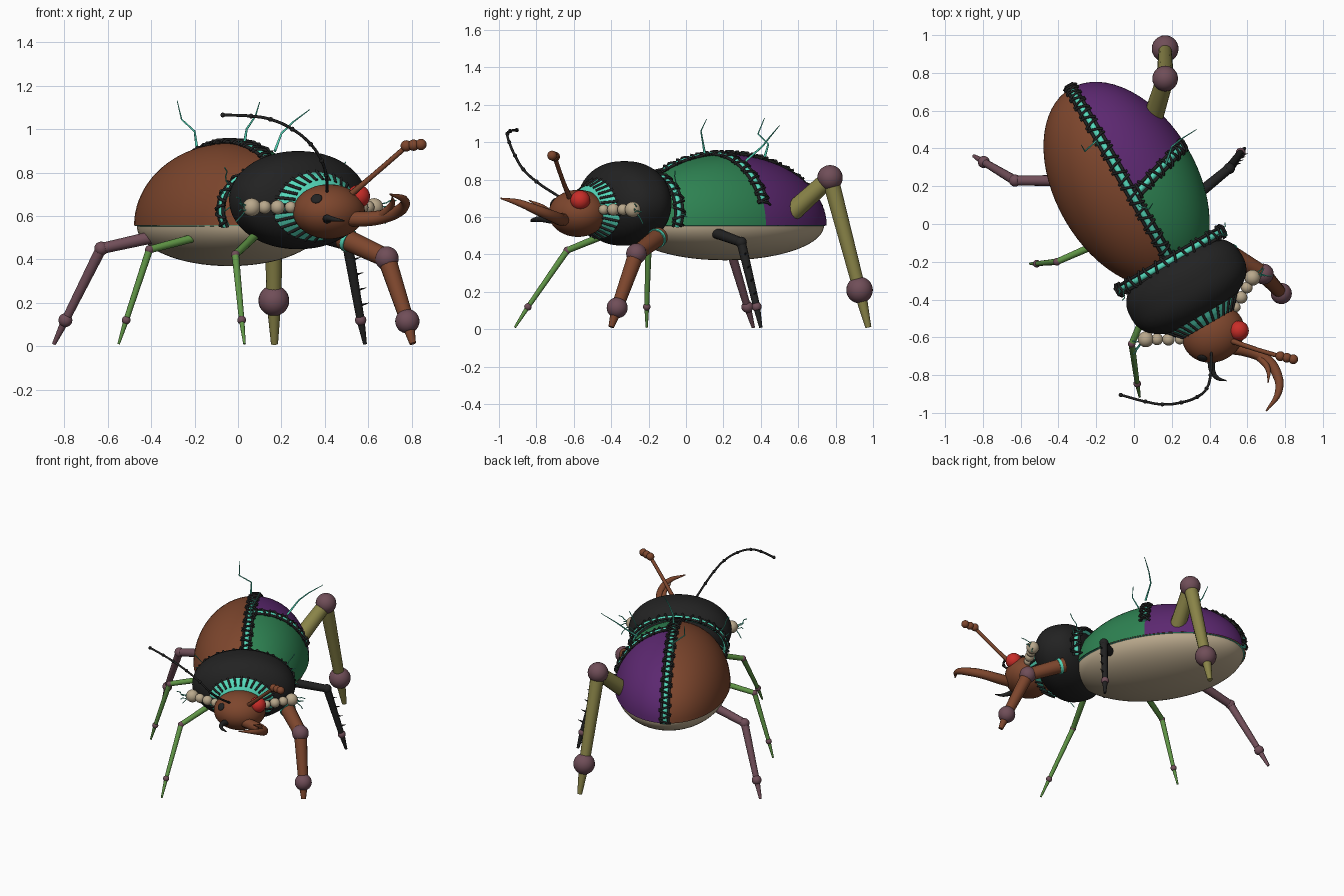
import bpy, bmesh, random
from math import sin, cos, pi, radians, sqrt
from mathutils import Vector, Matrix

random.seed(4)
cube = bpy.data.objects.get("Cube")
if cube:
    bpy.data.objects.remove(cube)

TURN = radians(30)
ROT = Matrix.Rotation(TURN, 3, 'Z')


def mat(name, r, g, b):
    m = bpy.data.materials.new(name)
    m.use_nodes = True
    m.diffuse_color = (r, g, b, 1)
    m.node_tree.nodes["Principled BSDF"].inputs["Base Color"].default_value = (r, g, b, 1)
    return m


BROWN = mat("brown", .205, .061, .026)
BLACK = mat("black", .016, .016, .016)
GREEN = mat("green", .027, .223, .084)
PURPLE = mat("purple", .107, .021, .162)
CREAM = mat("cream", .485, .392, .262)
TEAL = mat("teal", .09, .7, .5)
MAUVE = mat("mauve", .162, .076, .098)
OLIVE = mat("olive", .254, .231, .065)
LEAF = mat("leaf green", .117, .305, .061)
RED = mat("red", .578, .026, .021)


def body(u, v, z):
    """Point in the body's own turned frame to world space."""
    return ROT @ Vector((u, v, z))


def finish(name, bm, mats):
    me = bpy.data.meshes.new(name)
    for f in bm.faces:
        f.smooth = True
    bm.to_mesh(me)
    bm.free()
    for m in mats:
        me.materials.append(m)
    ob = bpy.data.objects.new(name, me)
    bpy.context.collection.objects.link(ob)
    return ob


def sphere(seg=48, rings=24):
    bm = bmesh.new()
    bmesh.ops.create_uvsphere(bm, u_segments=seg, v_segments=rings, radius=1)
    return bm


def ball(name, p, r, m, size=(1, 1, 1), turn=None):
    bm = sphere(24, 14)
    bmesh.ops.scale(bm, vec=Vector(size) * r, verts=bm.verts)
    if turn:
        bmesh.ops.rotate(bm, cent=(0, 0, 0), matrix=turn, verts=bm.verts)
    bmesh.ops.translate(bm, vec=p, verts=bm.verts)
    return finish(name, bm, [m])


def ellipsoid(name, bm, centre, semi, mats):
    bmesh.ops.scale(bm, vec=semi, verts=bm.verts)
    ob = finish(name, bm, mats)
    ob.location = body(*centre)
    ob.rotation_euler.z = TURN
    return ob


def tube(name, paths, m, r=.01, radii=None, curved=False, sides=2):
    """Round tubes along one or more paths, optionally tapered."""
    cu = bpy.data.curves.new(name, 'CURVE')
    cu.dimensions = '3D'
    cu.bevel_depth = 1
    cu.bevel_resolution = sides
    cu.resolution_u = 6
    cu.use_fill_caps = True
    for path in paths:
        sp = cu.splines.new('BEZIER' if curved else 'POLY')
        pts = sp.bezier_points if curved else sp.points
        pts.add(len(path) - 1)
        for i, p in enumerate(path):
            if curved:
                pts[i].co = p
                pts[i].handle_left_type = pts[i].handle_right_type = 'AUTO'
            else:
                pts[i].co = (*p, 1)
            pts[i].radius = radii[i] if radii else r
    cu.materials.append(m)
    ob = bpy.data.objects.new(name, cu)
    bpy.context.collection.objects.link(ob)
    return ob


# Abdomen: wing cases coloured by quadrant, split exactly along the seams
MID = Vector((.07, .2, .555))
SEMI = Vector((.377, .59, .38))
SLOPE, START = .288, -.072
bm = sphere(64, 40)
for co, no, cut in (((0, 0, 0), (0, 0, -1), True), ((0, 0, 0), (1, 0, 0), False),
                    ((0, START / SEMI.y, 0), (-SLOPE * SEMI.x, SEMI.y, 0), False)):
    bmesh.ops.bisect_plane(bm, geom=bm.verts[:] + bm.edges[:] + bm.faces[:], dist=1e-5,
                           plane_co=co, plane_no=no, clear_outer=cut)
for f in bm.faces:
    c = f.calc_center_median()
    rear = c.y * SEMI.y > START + SLOPE * c.x * SEMI.x
    f.material_index = 0 if c.x < 0 else 2 if rear else 1
ellipsoid("wing_cases", bm, MID, SEMI, [BROWN, GREEN, PURPLE])
bm = sphere(64, 40)
bmesh.ops.bisect_plane(bm, geom=bm.verts[:] + bm.edges[:] + bm.faces[:], dist=1e-5,
                       plane_co=(0, 0, 0), plane_no=(0, 0, 1), clear_outer=True)
ellipsoid("belly", bm, MID, (.365, .575, .186), [CREAM])
ellipsoid("wing_rim", sphere(), MID, (.374, .585, .012), [TEAL])


# Stitched seams: soft core, two rails and crossed threads
def seam(name, pts, centre, semi):
    frames = []
    for i, p in enumerate(pts):
        n = Vector([(p[k] - centre[k]) / semi[k] ** 2 for k in range(3)]).normalized()
        t = (pts[min(i + 1, len(pts) - 1)] - pts[max(i - 1, 0)]).normalized()
        frames.append((p, n, t, t.cross(n).normalized()))
    tube(name + "_core", [[body(*p) for p in pts]], TEAL, .017)
    tube(name + "_rails", [[body(*(p + s * .023 * d + .006 * n)) for p, n, t, d in frames]
                           for s in (-1, 1)], BLACK, .008)
    threads = []
    for i, (p, n, t, d) in enumerate(frames[1:-1:2]):
        lean = .012 if i % 2 else -.012
        threads.append([body(*(p + s * .038 * d + s * lean * t + h * n))
                        for s, h in ((-1, .004), (-.5, .019), (.5, .019), (1, .004))])
    tube(name + "_threads", threads, BLACK, .007, sides=1)


def arc(n, a, b, fn):
    return [Vector(fn(a + (b - a) * i / n)) for i in range(n + 1)]


def cross(t):
    reach = .358 * sin(t)
    x, y = reach, START + SLOPE * reach
    z = SEMI.z * sqrt(max(0, 1 - (x / SEMI.x) ** 2 - (y / SEMI.y) ** 2))
    return MID + Vector((x, y, z))


seam("back_seam", arc(64, 0, 2.5, lambda t: MID + Vector((0, SEMI.y * cos(t), SEMI.z * sin(t)))), MID, SEMI)
seam("side_seam", arc(26, .05, pi / 2, cross), MID, SEMI)
NECK = Vector((.07, -.265, .63))
seam("neck_seam", arc(44, -.4, pi + .4, lambda t: NECK + Vector((.31 * cos(t), 0, .2 * sin(t)))),
     NECK, (.31, 1, .2))

# Thorax, full-bodied shield
bm = sphere(64, 40)
for v in bm.verts:
    v.co.y = abs(v.co.y) ** .8 * (1 if v.co.y > 0 else -1)
ellipsoid("thorax", bm, (.075, -.424, .673), (.338, .203, .226), [BLACK])

# Striped collar
CX, CZ = .075, .65


def collar_point(a, k, grow=0.0):
    return body(CX + (.225 - .075 * k + grow) * cos(a), -.575 - .08 * k, CZ + (.165 - .05 * k + grow) * sin(a))


bm = bmesh.new()
rings = [[bm.verts.new(collar_point(2 * pi * i / 56, k)) for i in range(56)] for k in (0, .5, 1)]
for lo, hi in zip(rings, rings[1:]):
    for i in range(56):
        bm.faces.new((lo[i - 1], lo[i], hi[i], hi[i - 1]))
bm.faces.new(rings[-1])
bmesh.ops.recalc_face_normals(bm, faces=bm.faces[:])
finish("collar", bm, [TEAL])
tube("collar_stripes", [[collar_point(2 * pi * i / 28, k, .002) for k in (0, 1)] for i in range(28)],
     BLACK, .007)

# Head, mismatched eyes and mouthparts
ellipsoid("head", sphere(), (.074, -.71, .62), (.17, .152, .126), [BROWN])
ball("left_eye", (.555, -.565, .69), .053, RED)
gaze = (ROT @ Vector((-1, -1, 1))).to_track_quat('Z', 'Y').to_matrix()
ball("button_eye", body(-.042, -.796, .68), .026, BLACK, (1, 1, .35), gaze)
tube("small_mandible", [[(.41, -.71, .585), (.415, -.78, .59), (.44, -.815, .585), (.49, -.83, .578)]],
     BLACK, radii=(.022, .016, .011, .003), curved=True)
tube("large_mandible", [[(.48, -.65, .59), (.6, -.67, .587), (.69, -.71, .603), (.755, -.79, .635),
                         (.765, -.89, .675), (.7, -.99, .7)]],
     BROWN, radii=(.036, .034, .031, .027, .019, .004), curved=True, sides=4)
tube("mandible_tine", [[(.66, -.7, .6), (.71, -.77, .655), (.71, -.84, .69)]], BROWN,
     radii=(.022, .014, .003), curved=True)

# Antennae: one beaded wire, one clubbed stalk
wire = [(.41, -.68, .71), (.405, -.8, .79), (.385, -.87, .855), (.335, -.915, .93), (.25, -.945, 1.0),
        (.15, -.955, 1.045), (.06, -.94, 1.06), (-.07, -.905, 1.065)]
tube("wire_antenna", [wire], BLACK, .007, curved=True)
for p in wire[1:]:
    ball("wire_bead", p, .011, BLACK)
tube("club_antenna", [[(.52, -.62, .7), (.62, -.655, .785), (.77, -.7, .915)]], BROWN,
     radii=(.015, .012, .012), curved=True)
for i in range(3):
    ball("antenna_club", (.775 + .034 * i, -.7 - .008 * i, .923 + .003 * i), .026, BROWN)


# Loose jagged wires
def frayed(p, d, steps=4):
    path = [Vector(p)]
    for i in range(steps):
        path.append(path[-1] + Vector(d) / steps + Vector([random.uniform(-.012, .012) for k in range(3)]))
    return path


tube("back_wires", [[(-.19, .42, .92), (-.2, .44, .99), (-.26, .385, 1.045), (-.28, .42, 1.13)],
                    [(.03, .1, .94), (.04, .09, 1.0), (.08, .08, 1.06), (.1, .11, 1.125)],
                    [(.17, .32, .9), (.2, .41, .98), (.25, .45, 1.03), (.33, .5, 1.09)]],
     TEAL, radii=(.007, .005, .004, .002), sides=1)
loose = []

# Bead stalks beside the collar
for s in (-1, 1):
    for i, r in enumerate((.027, .033, .031, .042)):
        ball("stalk_bead", body(CX + s * (.17 + .052 * i), -.65 + .03 * i, .64), r, CREAM)
    for k in range(4):
        loose.append(frayed(body(CX + s * .34, -.56, .64), body(s * .07, -.03 + .02 * k, .05 - .035 * k)))
    for k in range(3):
        loose.append(frayed(body(NECK.x + s * .27, -.27, .74 - .05 * k), body(s * .05, -.05 + .03 * k, .1 - .06 * k)))
tube("loose_wires", loose, TEAL, .003, sides=1)


# Legs: hip, knee, ankle, tip with their own build
def leg(name, m, joints, r, knee, ankle):
    h, k, a, t = [Vector(p) for p in joints]
    tube(name + "_femur", [[h, k]], m, radii=(r * 1.15, r), sides=5)
    tube(name + "_tibia", [[k, a]], m, radii=(r, r * .75), sides=5)
    tube(name + "_foot", [[a, t]], m, radii=(r * .75, r * .35), sides=5)
    ball(name + "_knee", k, knee, BLACK if m is BLACK else MAUVE)
    ball(name + "_ankle", a, ankle, MAUVE)


leg("front_left_leg", BROWN, [(.48, -.14, .5), (.685, -.265, .405), (.78, -.368, .115), (.805, -.4, .012)],
    .043, .055, .056)
leg("middle_left_leg", BLACK, [(.34, .16, .515), (.505, .295, .465), (.565, .378, .12), (.585, .4, .01)],
    .025, .03, .026)
leg("rear_left_leg", OLIVE, [(.1, .56, .62), (.165, .77, .81), (.165, .928, .21), (.168, .975, .01)],
    .046, .068, .071)
leg("front_right_leg", LEAF, [(.08, -.42, .51), (-.012, -.635, .422), (.017, -.845, .12), (.03, -.915, .01)],
    .017, .02, .02)
leg("middle_right_leg", LEAF, [(-.18, -.1, .505), (-.408, -.2, .445), (-.515, -.21, .12), (-.55, -.21, .01)],
    .017, .02, .02)
leg("rear_right_leg", MAUVE, [(-.36, .23, .51), (-.63, .23, .45), (-.795, .328, .12), (-.848, .36, .01)],
    .026, .032, .032)
tube("hip_ring", [[(.5, -.152, .491), (.515, -.161, .484)]], TEAL, .054, sides=5)

# Spines down the black shin
for i in range(4):
    p = Vector((.51, .302, .43)).lerp(Vector((.56, .37, .15)), (i + .5) / 4)
    tube("shin_spine", [[p, p + Vector((.05, .012, .015))]], BLACK, radii=(.009, .001), sides=1)
